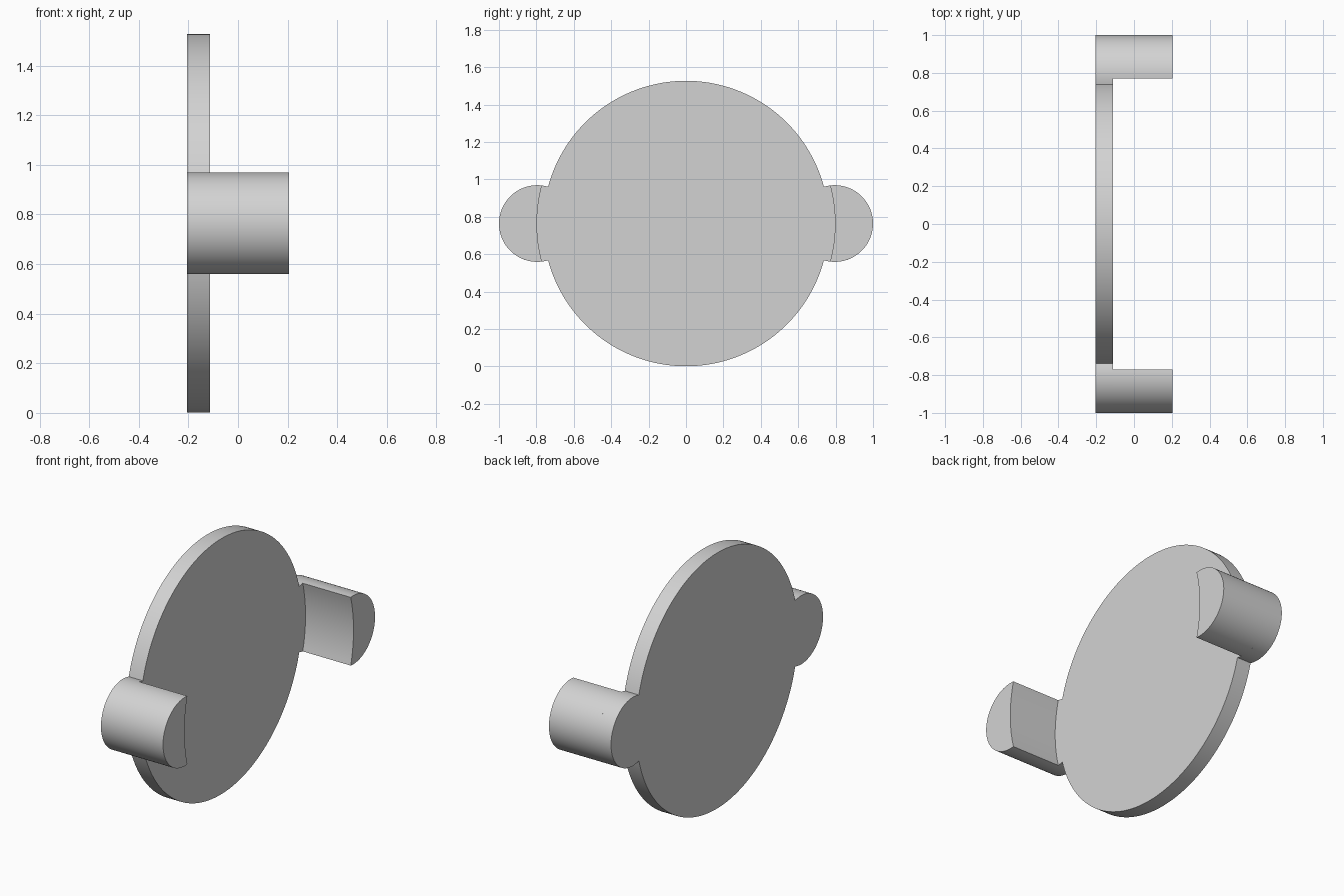
import bpy
import bmesh
from math import acos, cos, pi, sin

DISC_R = 0.763      # main disc radius
CUT_R = 0.797       # clearance radius on the inside of the lugs
LUG_R = 0.205       # lug radius
LUG_Y = 0.795       # lug distance from the disc axis
AXIS_Z = 0.764
BACK, PLATE, FRONT = -0.205, -0.112, 0.205

cube = bpy.data.objects.get("Cube")
if cube:
    bpy.data.objects.remove(cube, do_unlink=True)

grey = bpy.data.materials.new("light_grey")
grey.use_nodes = True
colour = (0.65, 0.65, 0.65, 1)
grey.diffuse_color = colour
grey.node_tree.nodes["Principled BSDF"].inputs["Base Color"].default_value = colour


def arc(cy, radius, start, end, steps):
    """Points (y, z) on an arc, both ends included."""
    angles = [start + (end - start) * i / steps for i in range(steps + 1)]
    return [(cy + radius * cos(a), AXIS_Z + radius * sin(a)) for a in angles]


def crossing(radius):
    """Angles where a central circle meets the lug circle, seen from each centre."""
    y = (radius ** 2 - LUG_R ** 2 + LUG_Y ** 2) / (2 * LUG_Y)
    return acos(y / radius), acos((y - LUG_Y) / LUG_R)


def extrude(name, outline, x0, x1):
    """Extrude a (y, z) outline along x."""
    bm = bmesh.new()
    face = bm.faces.new([bm.verts.new((x0, y, z)) for y, z in outline])
    new = bmesh.ops.extrude_face_region(bm, geom=[face], use_keep_orig=True)["geom"]
    bmesh.ops.translate(bm, vec=(x1 - x0, 0, 0),
                        verts=[v for v in new if isinstance(v, bmesh.types.BMVert)])
    bmesh.ops.recalc_face_normals(bm, faces=bm.faces)
    mesh = bpy.data.meshes.new(name)
    bm.to_mesh(mesh)
    bm.free()
    mesh.materials.append(grey)
    obj = bpy.data.objects.new(name, mesh)
    bpy.context.collection.objects.link(obj)
    bpy.ops.object.select_all(action="DESELECT")
    obj.select_set(True)
    bpy.context.view_layer.objects.active = obj
    bpy.ops.object.shade_smooth_by_angle(angle=pi / 6)
    return obj


# Thin disc with a round tab on each side
disc_a, tab_a = crossing(DISC_R)
plate = (arc(LUG_Y, LUG_R, -tab_a, tab_a, 48)
         + arc(0, DISC_R, disc_a, pi - disc_a, 80)[1:-1]
         + arc(-LUG_Y, LUG_R, pi - tab_a, pi + tab_a, 48)
         + arc(0, DISC_R, pi + disc_a, 2 * pi - disc_a, 80)[1:-1])
extrude("disc_plate", plate, BACK, PLATE)

# Lugs standing on the tabs, hollowed on the side facing the axis
cut_a, lug_a = crossing(CUT_R)
lug = arc(LUG_Y, LUG_R, -lug_a, lug_a, 48) + arc(0, CUT_R, cut_a, -cut_a, 16)[1:-1]
extrude("back_lug", lug, PLATE, FRONT)
extrude("front_lug", [(-y, z) for y, z in lug], PLATE, FRONT)
